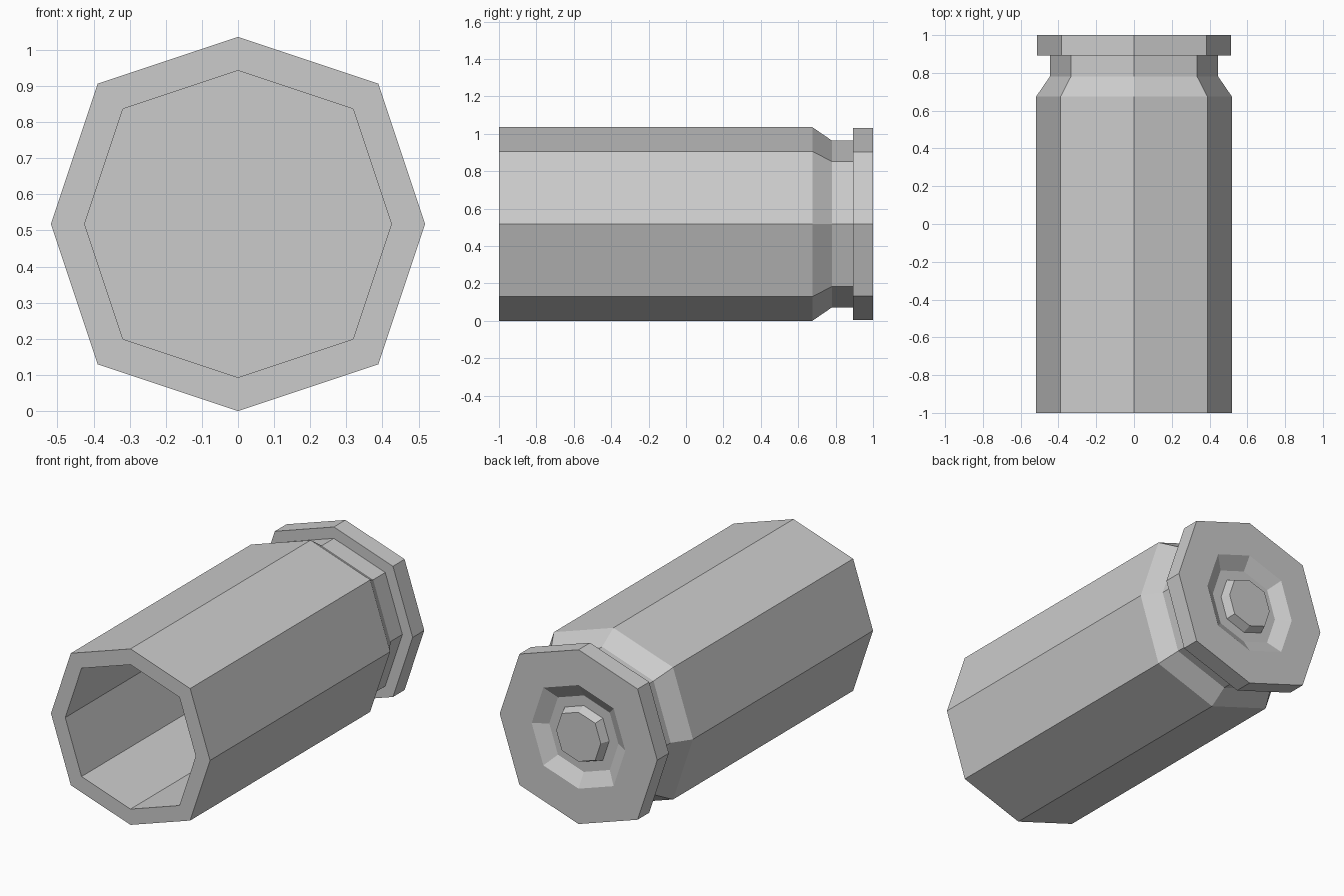
import bpy, bmesh

if "Cube" in bpy.data.objects:
    bpy.data.objects.remove(bpy.data.objects["Cube"])

CENTRE_Z = 0.518
# Slightly squarish octagon, as unit (x, z) offsets
OCTAGON = [(1, 0), (0.75, 0.75), (0, 1), (-0.75, 0.75),
           (-1, 0), (-0.75, -0.75), (0, -1), (0.75, -0.75)]


def octagon_lathe(name, profile):
    """Skin octagon rings given as (y, radius), capping the first and last."""
    bm = bmesh.new()
    rings = [[bm.verts.new((x * r, y, CENTRE_Z + z * r)) for x, z in OCTAGON]
             for y, r in profile]
    for a, b in zip(rings, rings[1:]):
        for i in range(8):
            j = (i + 1) % 8
            bm.faces.new((a[i], a[j], b[j], b[i]))
    bm.faces.new(rings[0])
    bm.faces.new(rings[-1])
    bmesh.ops.recalc_face_normals(bm, faces=bm.faces)
    mesh = bpy.data.meshes.new(name)
    bm.to_mesh(mesh)
    bm.free()
    obj = bpy.data.objects.new(name, mesh)
    bpy.context.collection.objects.link(obj)
    return obj


octagon_lathe("shell_casing", [
    # bore floor, bore wall and open mouth
    (0.67, 0.425), (-1.0, 0.425), (-1.0, 0.518),
    # body, shoulder and extractor groove
    (0.675, 0.518), (0.78, 0.446), (0.892, 0.446),
    # rim
    (0.892, 0.513), (1.0, 0.513),
    # sloped recess in the base and raised primer
    (1.0, 0.305), (0.95, 0.225), (0.95, 0.165), (1.0, 0.145),
])
